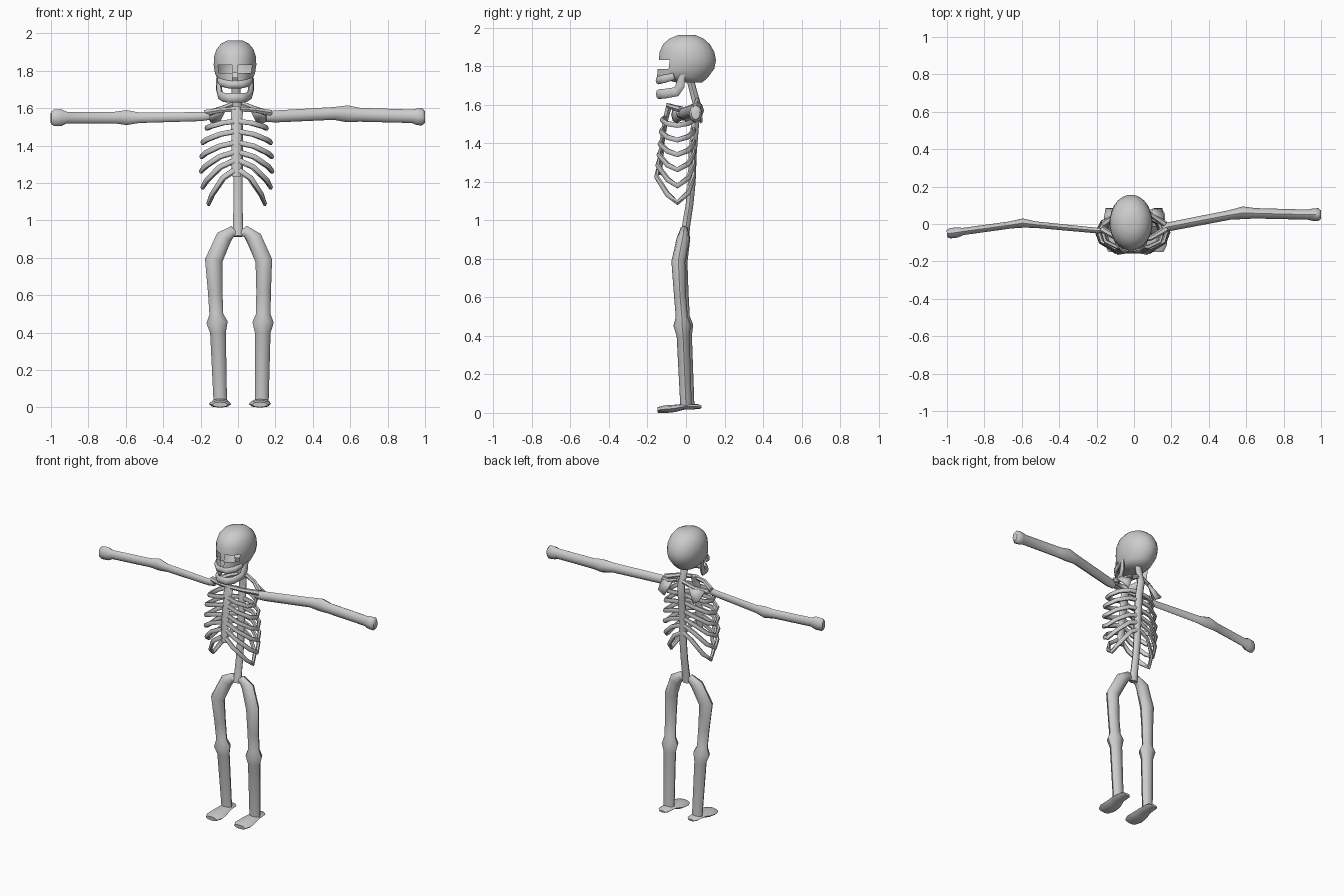
import bpy, bmesh
from math import sin, cos, pi, radians
from mathutils import Vector as V

def finish(name, bm, angle=50):
    bmesh.ops.recalc_face_normals(bm, faces=bm.faces)
    me = bpy.data.meshes.new(name)
    bm.to_mesh(me)
    bm.free()
    ob = bpy.data.objects.new(name, me)
    bpy.context.collection.objects.link(ob)
    bpy.ops.object.select_all(action='DESELECT')
    ob.select_set(True)
    bpy.context.view_layer.objects.active = ob
    bpy.ops.object.shade_smooth_by_angle(angle=radians(angle))
    return ob

def skin(rings, caps=True):
    bm = bmesh.new()
    vs = [[bm.verts.new(p) for p in r] for r in rings]
    n = len(rings[0])
    for a, b in zip(vs, vs[1:]):
        for i in range(n):
            j = (i + 1) % n
            bm.faces.new((a[i], a[j], b[j], b[i]))
    if caps:
        bm.faces.new(vs[0])
        bm.faces.new(vs[-1])
    return bm

def tube(name, pts, ref, flat=1.0, n=8):
    """Tube through (x, y, z, radius); flat scales the section along ref."""
    P = [V(p[:3]) for p in pts]
    rings = []
    for k, p in enumerate(P):
        t = (P[min(k + 1, len(P) - 1)] - P[max(k - 1, 0)]).normalized()
        a = t.cross(V(ref)).normalized()
        b = a.cross(t)
        r = pts[k][3]
        rings.append([p + a * r * cos(2 * pi * i / n) + b * r * flat * sin(2 * pi * i / n)
                      for i in range(n)])
    return finish(name, skin(rings))

X, Y, Z = (1, 0, 0), (0, 1, 0), (0, 0, 1)
HX = -0.016  # head centre

# skull: stacked sections (z, half width, front y, back y), eye and nose openings
sections = [(1.962, .04, -.04, .05), (1.945, .075, -.085, .09), (1.915, .1, -.12, .125),
            (1.875, .113, -.138, .148), (1.832, .115, -.143, .157), (1.787, .108, -.148, .148),
            (1.742, .09, -.152, .115), (1.716, .06, -.05, .085)]
rings = []
for z, rx, f, b in sections:
    ring = []
    for i in range(24):
        t = 2 * pi * (i + .5) / 24
        ring.append(V((HX + rx * sin(t), (f + b) / 2 - (b - f) / 2 * cos(t), z)))
    rings.append(ring)
bm = skin(rings)
holes = []
for f in bm.faces:
    c = f.calc_center_median()
    dx = abs(c.x - HX)
    if c.y < -.05 and 1.787 < c.z < 1.832 and .012 < dx < .085:
        holes.append(f)
    if c.y < -.05 and 1.742 < c.z < 1.787 and dx < .012:
        holes.append(f)
bmesh.ops.delete(bm, geom=holes, context='FACES')
finish("skull", bm)

# upper and lower jaw
def arch(name, half, flat):
    pts = [(HX - x, y, z, r) for x, y, z, r in half]
    pts += [(HX + x, y, z, r) for x, y, z, r in reversed(half)]
    tube(name, pts, Z, flat)
arch("upper_jaw", [(.085, -.06, 1.75, .012), (.07, -.11, 1.735, .013), (.035, -.145, 1.727, .013)], 1.6)
arch("lower_jaw", [(.09, -.02, 1.76, .01), (.085, -.03, 1.70, .014), (.078, -.05, 1.668, .014),
                   (.06, -.11, 1.658, .014), (.03, -.143, 1.655, .014)], 1.8)

# spine and breastbone
tube("spine", [(-.012, .015, 1.76, .024), (-.01, .035, 1.68, .024), (-.005, .06, 1.59, .026),
               (0, .047, 1.5, .026), (0, .035, 1.35, .026), (0, .03, 1.2, .025), (0, .018, 1.08, .025),
               (0, .002, .98, .026), (0, -.008, .915, .03)], Y, .8)
tube("breastbone", [(-.005, -.085, 1.605, .034), (-.008, -.105, 1.53, .03), (-.008, -.122, 1.42, .027),
                    (-.008, -.132, 1.3, .028), (-.008, -.138, 1.235, .024)], Y, .45)

# ribs: (inner z, outer z, outer x), collarbones and shoulder blades
ribs = [(1.53, 1.495, .16), (1.475, 1.42, .182), (1.415, 1.345, .188),
        (1.365, 1.268, .19), (1.32, 1.185, .182), (1.27, 1.1, .15)]
for s, side in ((-1, "left"), (1, "right")):
    cx = -.007
    for k, (zi, zo, w) in enumerate(ribs):
        d, fy = zi - zo, -.112 - .006 * k
        path = [(.01, .04), (.45, .04), (.85, .01), (1, -.045), (.9, -.095), (.5, fy - .012), (.1, fy)]
        drop = [0, .25, .75, 1.05, .8, .25, 0]
        tube(f"{side}_rib_{k + 1}", [(cx + s * w * u, y, zi - d * q, .012)
                                     for (u, y), q in zip(path, drop)], Z, 1.25, 6)
    tube(f"{side}_collarbone", [(s * .01, -.09, 1.595, .014), (s * .09, -.075, 1.59, .014),
                                (s * .175, -.025, 1.575, .018)], Z, 1, 6)
    tube(f"{side}_shoulder_ridge", [(s * .02, .06, 1.625, .014), (s * .09, .05, 1.598, .014),
                                    (s * .165, .0, 1.57, .018)], Z, 1, 6)
    bm = bmesh.new()
    bm.faces.new([bm.verts.new(p) for p in ((s * .06, .06, 1.605), (s * .16, .025, 1.58),
                                            (s * .15, .078, 1.53), (s * .11, .08, 1.505))])
    blade = finish(f"{side}_shoulder_blade", bm)
    m = blade.modifiers.new("thickness", 'SOLIDIFY')
    m.thickness = .015
    m.offset = 0

# arms with elbow and hand knobs
tube("left_arm", [(-.15, -.035, 1.56, .022), (-.2, -.035, 1.555, .024), (-.53, -.003, 1.549, .028),
                  (-.595, .005, 1.55, .04), (-.66, -.005, 1.55, .031), (-.915, -.04, 1.55, .031),
                  (-.945, -.045, 1.55, .045), (-.985, -.05, 1.548, .044), (-1, -.052, 1.548, .032)], Y, .62)
tube("right_arm", [(.15, -.02, 1.555, .028), (.2, -.012, 1.556, .032), (.51, .048, 1.572, .034),
                   (.585, .06, 1.57, .045), (.65, .057, 1.565, .037), (.93, .05, 1.557, .036),
                   (.955, .05, 1.555, .044), (.985, .05, 1.553, .046), (1, .05, 1.553, .03)], Y, .75)

# legs, joined at the hips
tube("left_leg", [(-.005, -.01, .925, .012), (-.03, -.01, .94, .03), (-.075, -.012, .91, .043),
                  (-.13, -.03, .785, .047), (-.122, -.018, .62, .039), (-.116, -.01, .5, .037),
                  (-.112, -.008, .455, .057), (-.107, -.003, .4, .042), (-.095, .015, .035, .036)], Y, .8)
tube("right_leg", [(.005, -.01, .925, .012), (.04, -.01, .942, .03), (.085, -.014, .905, .043),
                   (.138, -.04, .785, .045), (.137, -.032, .62, .039), (.135, -.022, .5, .039),
                   (.134, -.02, .455, .057), (.132, -.015, .4, .042), (.127, 0, .035, .037)], Y, .8)

# feet: narrow raised heel, broad flat toes
for side, x, ox, oy in (("left", -.094, -.002, .0), ("right", .124, -.007, 0)):
    tube(f"{side}_foot", [(x, .08 + oy, .03, .022), (x, .06 + oy, .033, .04), (x, -.01 + oy, .032, .045),
                          (x + ox, -.06 + oy, .023, .056), (x + ox, -.11 + oy, .019, .06),
                          (x + ox, -.148 + oy, .015, .042)], Z, .34)
